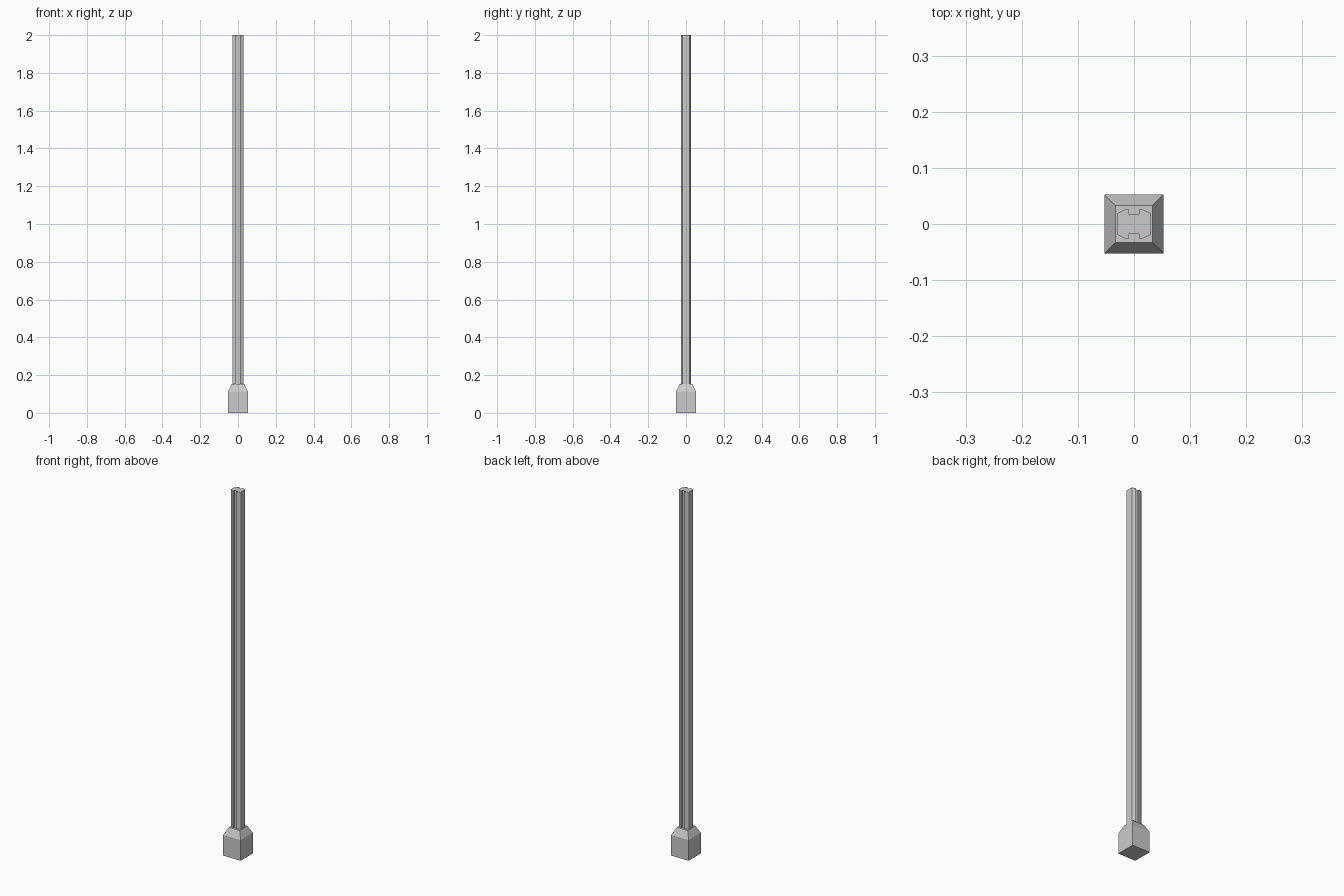
import bpy, bmesh

if "Cube" in bpy.data.objects:
    bpy.data.objects.remove(bpy.data.objects["Cube"])

def loft(name, rings):
    """Skin a stack of (outline, z) rings and cap both ends."""
    bm = bmesh.new()
    loops = [[bm.verts.new((x, y, z)) for x, y in pts] for pts, z in rings]
    n = len(loops[0])
    for a, b in zip(loops, loops[1:]):
        for i in range(n):
            j = (i + 1) % n
            bm.faces.new((a[i], a[j], b[j], b[i]))
    bm.faces.new(loops[0][::-1])
    bm.faces.new(loops[-1])
    bmesh.ops.recalc_face_normals(bm, faces=bm.faces)
    me = bpy.data.meshes.new(name)
    bm.to_mesh(me)
    bm.free()
    ob = bpy.data.objects.new(name, me)
    bpy.context.collection.objects.link(ob)
    return ob

def square(h):
    return [(-h, -h), (h, -h), (h, h), (-h, h)]

# concrete foot with tapered shoulders
loft("post_foot", [(square(0.053), 0), (square(0.053), 0.113), (square(0.033), 0.153)])

# grooved post: quarter outline mirrored into a full section
quarter = [(0.030, 0.019), (0.014, 0.027), (0.010, 0.027), (0.010, 0.018)]
half = quarter + [(-x, y) for x, y in reversed(quarter)]
section = half + [(-x, -y) for x, y in half]
loft("grooved_post", [(section, 0.153), (section, 2.0)])
